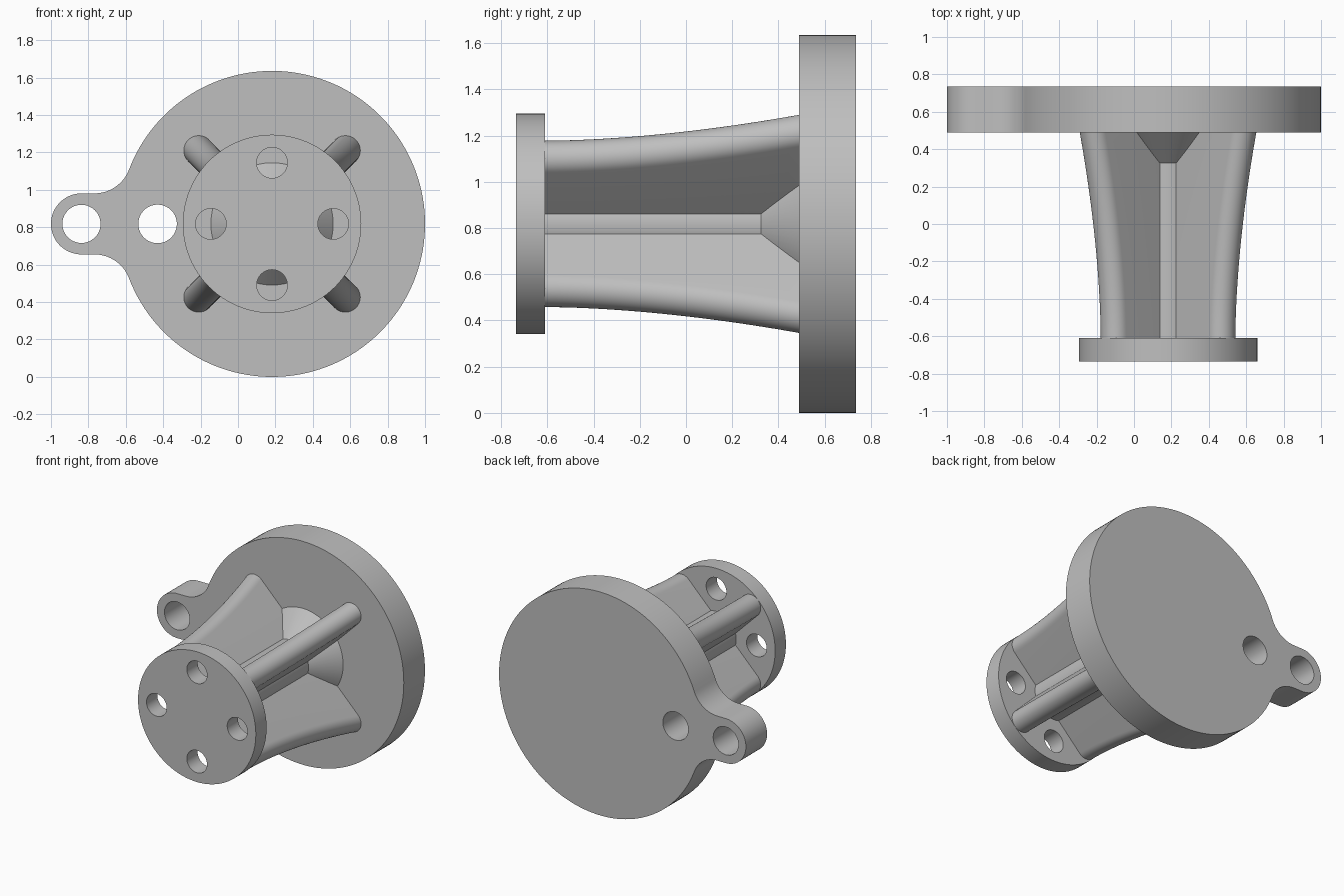
import bpy, bmesh
from math import sin, cos, atan2, pi, sqrt, hypot
from mathutils import Matrix, Vector

if "Cube" in bpy.data.objects:
    bpy.data.objects.remove(bpy.data.objects["Cube"])

GREY = 0.52
CX, CZ = 0.182, 0.818                  # shared axis of both plates
BACK, BACK_FACE = 0.735, 0.49          # back plate extent in y
FRONT, FRONT_FACE = -0.735, -0.61      # front plate extent in y
DISC_R, FLANGE_R = 0.818, 0.477

metal = bpy.data.materials.new("plain_grey")
metal.use_nodes = True
metal.diffuse_color = (GREY, GREY, GREY, 1)
metal.node_tree.nodes["Principled BSDF"].inputs["Base Color"].default_value = (GREY, GREY, GREY, 1)


def arc(cx, cz, r, a0, a1, n):
    return [(cx + r * cos(a0 + (a1 - a0) * i / n), cz + r * sin(a0 + (a1 - a0) * i / n))
            for i in range(n + 1)]


def circle(cx, cz, r, n=64):
    return arc(cx, cz, r, 0, 2 * pi, n)[:-1]


def add_object(name, bm):
    """Clean the mesh, place it on the shared axis and shade it."""
    bmesh.ops.remove_doubles(bm, verts=bm.verts, dist=1e-5)
    bmesh.ops.recalc_face_normals(bm, faces=bm.faces)
    bmesh.ops.translate(bm, verts=bm.verts, vec=Vector((CX, 0, CZ)))
    mesh = bpy.data.meshes.new(name)
    bm.to_mesh(mesh)
    bm.free()
    mesh.materials.clear()
    mesh.materials.append(metal)
    obj = bpy.data.objects.new(name, mesh)
    bpy.context.collection.objects.link(obj)
    bpy.ops.object.select_all(action='DESELECT')
    obj.select_set(True)
    bpy.context.view_layer.objects.active = obj
    bpy.ops.object.shade_smooth_by_angle(angle=pi / 6)
    return obj


def plate(name, outline, holes, y0, y1):
    """Flat plate: filled outline with holes, extruded along y."""
    curve = bpy.data.curves.new(name + "_profile", 'CURVE')
    curve.dimensions = '2D'
    curve.fill_mode = 'BOTH'
    curve.extrude = (y1 - y0) / 2
    for loop in [outline] + holes:
        spline = curve.splines.new('POLY')
        spline.points.add(len(loop) - 1)
        for point, (x, z) in zip(spline.points, loop):
            point.co = (x, z, 0, 1)
        spline.use_cyclic_u = True
    temp = bpy.data.objects.new(name + "_profile", curve)
    mesh = bpy.data.meshes.new_from_object(temp)
    bm = bmesh.new()
    bm.from_mesh(mesh)
    bpy.data.objects.remove(temp)
    bpy.data.curves.remove(curve)
    bpy.data.meshes.remove(mesh)
    bm.transform(Matrix.Translation((0, (y0 + y1) / 2, 0)) @ Matrix.Rotation(pi / 2, 4, 'X'))
    return add_object(name, bm)


def loft(name, sections):
    """Solid through a list of (y, loop) sections."""
    bm = bmesh.new()
    rings = [[bm.verts.new((x, y, z)) for x, z in loop] for y, loop in sections]
    for a, b in zip(rings, rings[1:]):
        for i in range(len(a)):
            j = (i + 1) % len(a)
            bm.faces.new((a[i], a[j], b[j], b[i]))
    bm.faces.new(rings[0])
    bm.faces.new(rings[-1])
    return add_object(name, bm)


# Back plate: disc with a filleted ear on its right side
ear_x, ear_r, neck_x = -1.019, 0.163, -0.95
fillet = (neck_x ** 2 + ear_r ** 2 - DISC_R ** 2) / (2 * (DISC_R - ear_r))
join = atan2(ear_r + fillet, neck_x)
upper = (arc(0, 0, DISC_R, 0, join, 64)
         + arc(neck_x, ear_r + fillet, fillet, join - pi, -pi / 2, 16)[1:]
         + arc(ear_x, 0, ear_r, pi / 2, pi, 20))
outline = upper + [(x, -z) for x, z in reversed(upper[1:-1])]
plate("back_plate", outline,
      [circle(ear_x, 0, 0.102), circle(-0.612, 0, 0.103)], BACK_FACE, BACK)

# Front flange with four bolt holes
bolts = [circle(0.327 * cos(k * pi / 2), 0.327 * sin(k * pi / 2), 0.082, 48) for k in range(4)]
plate("front_flange", circle(0, 0, FLANGE_R, 96), bolts, FRONT, FRONT_FACE)

# Core shaft, flaring into a cone at the back plate
core_r, flare = 0.162, 0.165
loft("core", [(y, circle(0, 0, r)) for y, r in
              ((FRONT_FACE, core_r), (BACK_FACE - flare, core_r), (BACK_FACE, core_r + flare))])


# Crossed webs with rounded edges that sweep outward to the back
def web_section(reach, angle, r=0.08):
    loop = arc(reach, 0, r, -pi / 2, pi / 2, 20) + arc(-reach, 0, r, pi / 2, 3 * pi / 2, 20)
    c, s = cos(angle), sin(angle)
    return [(x * c - z * s, x * s + z * c) for x, z in loop]


STEPS = 24
for name, angle in (("rising_web", pi / 4), ("falling_web", -pi / 4)):
    sections = []
    for i in range(STEPS + 1):
        t = i / STEPS
        reach = (0.28 + 0.112 * t ** 1.75) * sqrt(2)
        sections.append((FRONT_FACE + (BACK_FACE - FRONT_FACE) * t, web_section(reach, angle)))
    loft(name, sections)
